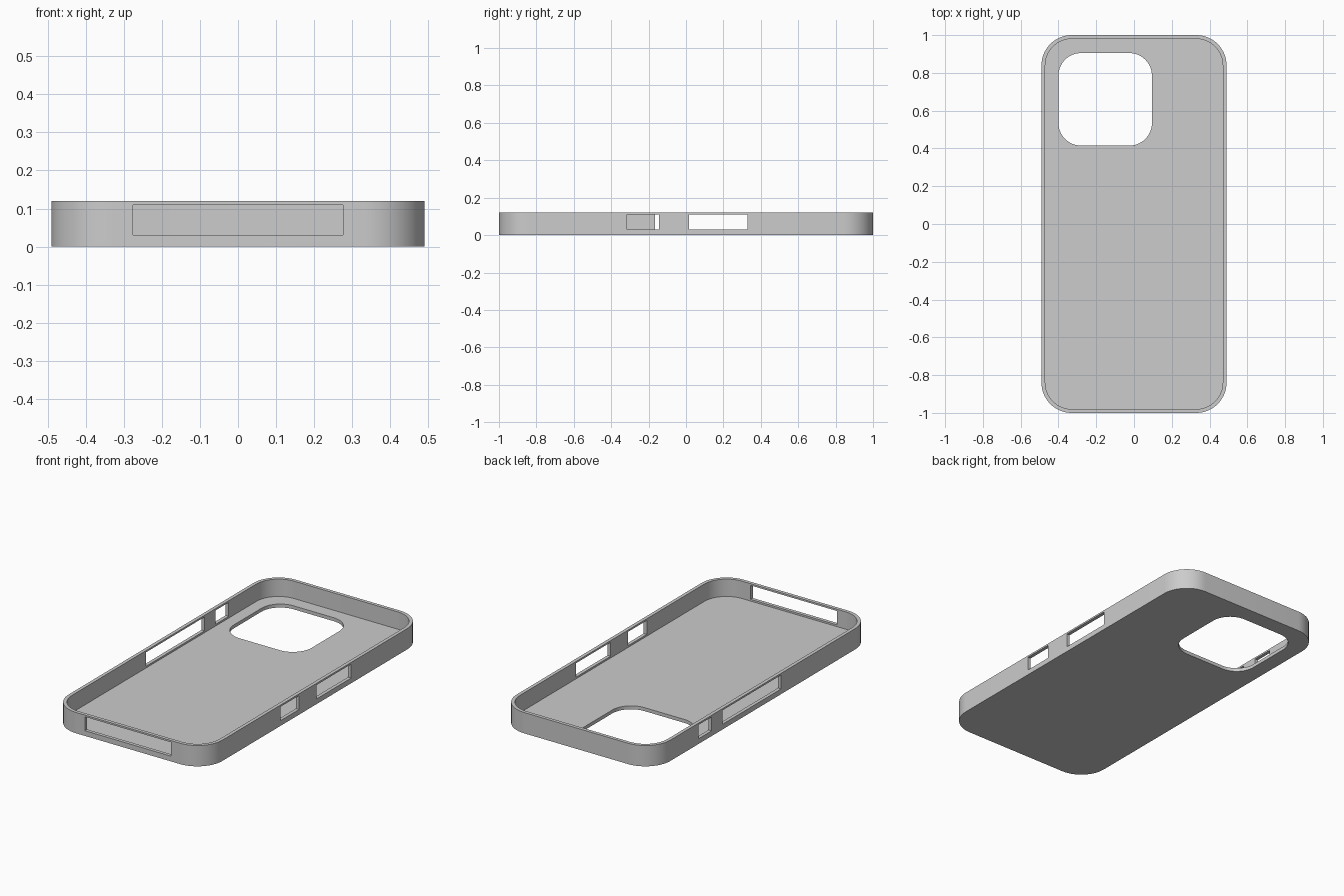
import bpy, bmesh, math

if "Cube" in bpy.data.objects:
    bpy.data.objects.remove(bpy.data.objects["Cube"])

WIDTH, LENGTH, HEIGHT = 0.98, 2.0, 0.12
WALL, FLOOR, RADIUS = 0.02, 0.02, 0.16
SLOT_Z = (0.03, 0.11)

grey = bpy.data.materials.new("case_grey")
grey.diffuse_color = (0.604, 0.604, 0.604, 1)
grey.use_nodes = True
grey.node_tree.nodes["Principled BSDF"].inputs["Base Color"].default_value = grey.diffuse_color


def rounded_prism(name, x, y, z, r, steps=14):
    """Rounded rectangle spanning x and y, extruded through z."""
    bm = bmesh.new()
    corners = [(x[1] - r, y[1] - r), (x[0] + r, y[1] - r),
               (x[0] + r, y[0] + r), (x[1] - r, y[0] + r)]
    ring = []
    for q, (cx, cy) in enumerate(corners):
        for i in range(steps + 1):
            a = math.pi / 2 * (q + i / steps)
            ring.append(bm.verts.new((cx + r * math.cos(a), cy + r * math.sin(a), z[0])))
    base = bm.faces.new(ring)
    top = bmesh.ops.extrude_face_region(bm, geom=[base])["geom"]
    bmesh.ops.translate(bm, vec=(0, 0, z[1] - z[0]),
                        verts=[v for v in top if isinstance(v, bmesh.types.BMVert)])
    bmesh.ops.recalc_face_normals(bm, faces=bm.faces)
    return make_object(name, bm)


def box(name, x, y, z):
    bm = bmesh.new()
    bmesh.ops.create_cube(bm, size=1)
    for v in bm.verts:
        v.co = [(lo + hi) / 2 + c * (hi - lo) for c, (lo, hi) in zip(v.co, (x, y, z))]
    return make_object(name, bm)


def make_object(name, bm):
    mesh = bpy.data.meshes.new(name)
    bm.to_mesh(mesh)
    bm.free()
    mesh.materials.append(grey)
    obj = bpy.data.objects.new(name, mesh)
    bpy.context.collection.objects.link(obj)
    return obj


hx, hy = WIDTH / 2, LENGTH / 2

# Outer shell
case = rounded_prism("phone_case", (-hx, hx), (-hy, hy), (0, HEIGHT), RADIUS)

# Tray hollow and camera window
ix, iy = hx - WALL, hy - WALL
cutters = [
    rounded_prism("tray_cutter", (-ix, ix), (-iy, iy), (FLOOR, 0.3), RADIUS - WALL),
    rounded_prism("camera_cutter", (-0.4, 0.095), (0.415, 0.905), (-0.1, 0.06), 0.12),
    # Port opening in the front end
    box("port_cutter", (-0.275, 0.275), (-1.1, -0.9), SLOT_Z),
]
# Button openings: (side, y from, y to)
for side, y0, y1 in [(1, -0.315, -0.145), (1, 0.015, 0.33),
                     (-1, -0.166, 0.368), (-1, 0.467, 0.587)]:
    xs = sorted((side * 0.42, side * 0.56))
    cutters.append(box("button_cutter", xs, (y0, y1), SLOT_Z))

bpy.context.view_layer.objects.active = case
case.select_set(True)
for cutter in cutters:
    mod = case.modifiers.new("cut", 'BOOLEAN')
    mod.operation = 'DIFFERENCE'
    mod.solver = 'EXACT'
    mod.object = cutter
    bpy.ops.object.modifier_apply(modifier=mod.name)
    bpy.data.objects.remove(cutter)

bpy.ops.object.shade_smooth_by_angle(angle=math.radians(30))
